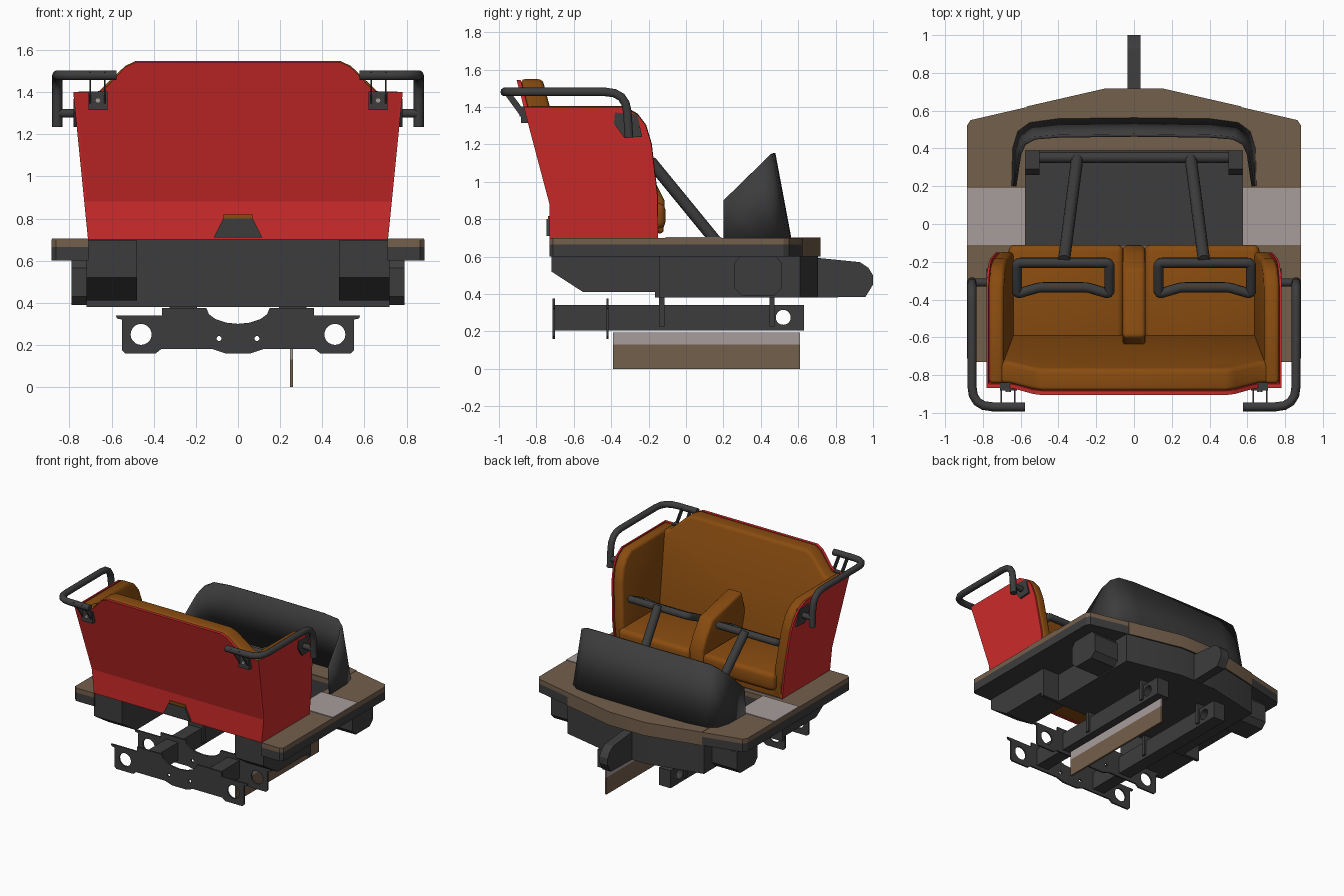
import bpy, bmesh, math
from mathutils import Matrix, Vector

if "Cube" in bpy.data.objects:
    bpy.data.objects.remove(bpy.data.objects["Cube"])


def material(name, rgb):
    m = bpy.data.materials.new(name)
    m.diffuse_color = (*rgb, 1)
    m.use_nodes = True
    m.node_tree.nodes["Principled BSDF"].inputs["Base Color"].default_value = m.diffuse_color
    return m


RED = material("red shell", (0.62, 0.024, 0.024))
DARK = material("dark grey metal", (0.046, 0.046, 0.047))
ORANGE = material("tan orange padding", (0.25, 0.072, 0.005))
BROWN = material("brown deck", (0.175, 0.115, 0.072))
GREY = material("light grey", (0.39, 0.34, 0.33))
AXES = {"x": Matrix(((0, 0, 1), (1, 0, 0), (0, 1, 0))),
        "y": Matrix(((1, 0, 0), (0, 0, -1), (0, 1, 0))),
        "z": Matrix.Identity(3)}


def add(name, mesh, mat, smooth=None):
    mesh.materials.clear()
    mesh.materials.append(mat)
    ob = bpy.data.objects.new(name, mesh)
    bpy.context.collection.objects.link(ob)
    if smooth:
        bpy.ops.object.select_all(action="DESELECT")
        ob.select_set(True)
        bpy.context.view_layer.objects.active = ob
        bpy.ops.object.shade_smooth_by_angle(angle=math.radians(smooth))
    return ob


def curve_mesh(cu):
    """Turn curve data into a mesh."""
    ob = bpy.data.objects.new("temp", cu)
    bpy.context.collection.objects.link(ob)
    dg = bpy.context.evaluated_depsgraph_get()
    me = bpy.data.meshes.new_from_object(ob.evaluated_get(dg))
    bpy.data.objects.remove(ob)
    return me


def add_spline(cu, pts, cyclic):
    sp = cu.splines.new("POLY")
    sp.points.add(len(pts) - 1)
    for p, q in zip(sp.points, pts):
        p.co = (*q, 1)
    sp.use_cyclic_u = cyclic


def prism(name, loops, axis, a, b, mat, bevel=0, fn=None):
    """Outline (with optional holes) extruded along an axis from a to b."""
    bm = bmesh.new()
    if len(loops) > 1:
        cu = bpy.data.curves.new(name, "CURVE")
        cu.dimensions = "2D"
        cu.fill_mode = "BOTH"
        cu.extrude = abs(b - a) / 2
        for lp in loops:
            add_spline(cu, [(u, v, 0) for u, v in lp], True)
        bm.from_mesh(curve_mesh(cu))
        bmesh.ops.remove_doubles(bm, verts=bm.verts, dist=1e-5)
        off = (a + b) / 2 * (-1 if axis == "y" else 1)
        for v in bm.verts:
            v.co = AXES[axis] @ (v.co + Vector((0, 0, off)))
    else:
        k = -1 if axis == "y" else 1
        lo, hi = [[bm.verts.new(AXES[axis] @ Vector((u, v, k * w))) for u, v in loops[0]] for w in (a, b)]
        n = len(lo)
        bm.faces.new(lo)
        bm.faces.new(hi)
        for i in range(n):
            j = (i + 1) % n
            bm.faces.new((lo[i], lo[j], hi[j], hi[i]))
    if fn:
        for v in bm.verts:
            v.co = fn(v.co)
    bmesh.ops.recalc_face_normals(bm, faces=bm.faces)
    if bevel:
        es = [e for e in bm.edges if e.calc_face_angle(0) > 0.6]
        bmesh.ops.bevel(bm, geom=es, offset=bevel, segments=3, profile=0.5, affect="EDGES", clamp_overlap=True)
    me = bpy.data.meshes.new(name)
    bm.to_mesh(me)
    bm.free()
    return add(name, me, mat, 50 if bevel else 25)


def box(name, x, y, z, mat, bevel=0):
    return prism(name, [[(x[0], y[0]), (x[1], y[0]), (x[1], y[1]), (x[0], y[1])]], "z", z[0], z[1], mat, bevel)


def tube(name, pts, r, mat, cyclic=False, corner=0.0):
    """Round tube along a path with rounded corners."""
    P = [Vector(p) for p in pts]
    out = []
    for i, p in enumerate(P):
        if corner and (cyclic or 0 < i < len(P) - 1):
            d0, d1 = P[i - 1] - p, P[(i + 1) % len(P)] - p
            A = p + d0.normalized() * min(corner, d0.length * 0.45)
            B = p + d1.normalized() * min(corner, d1.length * 0.45)
            out += [A * (1 - t) ** 2 + p * 2 * t * (1 - t) + B * t * t for t in (0, 0.25, 0.5, 0.75, 1)]
        else:
            out.append(p)
    cu = bpy.data.curves.new(name, "CURVE")
    cu.dimensions = "3D"
    cu.bevel_depth = r
    cu.bevel_resolution = 3
    cu.use_fill_caps = True
    add_spline(cu, out, cyclic)
    return add(name, curve_mesh(cu), mat, 50)


def circle(u, v, r, n=20):
    return [(u + r * math.cos(2 * math.pi * i / n), v + r * math.sin(2 * math.pi * i / n)) for i in range(n)]


def mirrored(half):
    return half + [(-u, v) for u, v in reversed(half)]


# deck with open rear bay and footwell
deck = mirrored([(0.71, -0.15), (0.71, -0.73), (0.865, -0.73), (0.885, -0.71), (0.885, 0.52), (0.865, 0.55), (0.15, 0.715)])
well = mirrored([(0.575, -0.11), (0.575, 0.39)])
prism("deck_top", [deck, well], "z", 0.665, 0.70, BROWN)
prism("deck_frame", [deck, well], "z", 0.60, 0.665, DARK)
prism("deck_nose", [mirrored([(0.57, 0.395), (0.57, 0.622), (0.15, 0.718)])], "z", 0.6, 0.702, BROWN)

# under-deck body with footwell
body = mirrored([(0.58, -0.15), (0.58, 0.61), (0.15, 0.705)])
prism("body_walls", [body, well], "z", 0.40, 0.60, DARK)
prism("footwell_floor", [body], "z", 0.38, 0.40, DARK)
box("rear_bulkhead", (-0.72, 0.72), (-0.165, -0.14), (0.38, 0.70), DARK)
prism("coupler", [[(0.68, 0.595), (0.93, 0.57), (0.975, 0.54), (1.0, 0.5), (1.0, 0.45), (0.96, 0.385), (0.68, 0.38)]],
      "x", -0.035, 0.035, DARK)

# chassis plates with wheel holes
half = [(0.36, 0.375), (0.36, 0.34), (0.58, 0.34), (0.575, 0.325), (0.55, 0.32), (0.55, 0.175), (0.535, 0.16),
        (0.39, 0.16), (0.365, 0.18), (0.12, 0.18), (0.06, 0.16)]
arc = [(0.15 * math.cos(t * math.pi / 8), 0.375 - 0.075 * math.sin(t * math.pi / 8)) for t in range(8, -1, -1)]
outline = mirrored(half) + arc
holes = [circle(s * 0.46, 0.25, 0.05) for s in (1, -1)] + [circle(s * 0.09, 0.23, 0.012, 10) for s in (1, -1)]
for i, y in enumerate((-0.707, -0.42)):
    prism("wheel_plate_%d" % i, [outline] + holes, "y", y - 0.006, y + 0.006, DARK)

# brake fin
box("brake_fin", (0.248, 0.262), (-0.39, 0.61), (0, 0.13), BROWN)
box("brake_fin_grip", (0.248, 0.262), (-0.39, 0.61), (0.13, 0.195), GREY)

# red back shell and padding, leaning backwards
def lean(c):
    return Vector((c.x, c.y - 0.73 - 0.265 * (c.z - 0.88), c.z))


prism("shell_back_low", [mirrored([(0.71, 0.70), (0.725, 0.88)])], "y", -0.73, -0.71, RED)
prism("shell_back", [mirrored([(0.725, 0.88), (0.78, 1.40), (0.66, 1.40), (0.62, 1.43), (0.535, 1.52), (0.485, 1.543)])],
      "y", 0, 0.022, RED, fn=lean)
prism("back_padding", [mirrored([(0.69, 0.80), (0.74, 1.39), (0.66, 1.405), (0.535, 1.525), (0.485, 1.548)])],
      "y", 0.022, 0.14, ORANGE, 0.022, lean)

# seat
box("seat_base", (-0.70, 0.70), (-0.71, -0.15), (0.705, 0.82), ORANGE)
prism("seat_divider", [[(-0.12, 0.72), (-0.115, 0.9), (-0.16, 0.99), (-0.24, 1.1), (-0.60, 1.18), (-0.70, 0.82)]],
      "x", -0.06, 0.06, ORANGE, 0.022)
prism("rear_bracket", [mirrored([(0.115, 0.71), (0.07, 0.80)])], "y", -0.745, -0.72, DARK)
box("rear_bracket_pad", (-0.07, 0.07), (-0.738, -0.72), (0.80, 0.818), ORANGE)

side = [(-0.73, 0.70), (-0.15, 0.70), (-0.152, 0.92), (-0.185, 1.2), (-0.215, 1.3), (-0.26, 1.36), (-0.33, 1.40),
        (-0.868, 1.40), (-0.73, 0.88)]
for s, tag in ((1, "right"), (-1, "left")):
    def flare(c):
        return Vector((c.x + s * 0.1 * (c.z - 0.7), c.y, c.z))

    # side shell and padding
    prism("shell_side_" + tag, [side], "x", s * 0.70, s * 0.712, RED, fn=flare)
    prism("side_padding_" + tag, [[(y + (0.02 if y < -0.7 else 0.002), z + 0.004) for y, z in side]],
          "x", s * 0.62, s * 0.70, ORANGE, 0.022, flare)
    xs = sorted((s * 0.055, s * 0.665))
    box("seat_cushion_" + tag, xs, (-0.63, -0.11), (0.75, 0.885), ORANGE, 0.035)

    # light step panel, side tanks and rear pods
    box("step_panel_" + tag, sorted((s * 0.576, s * 0.884)), (-0.11, 0.19), (0.698, 0.705), GREY)
    prism("side_tank_" + tag, [[(0.26, 0.43), (0.30, 0.39), (0.47, 0.39), (0.51, 0.43), (0.51, 0.565), (0.48, 0.602),
                                (0.29, 0.602), (0.26, 0.565)]], "x", s * 0.5, s * 0.79, DARK)
    prism("rear_pod_" + tag, [[(-0.72, 0.698), (-0.72, 0.52), (-0.55, 0.41), (-0.15, 0.41), (-0.15, 0.698)]],
          "x", s * 0.48, s * 0.72, DARK)

    # chassis beam with axle hole and hangers
    prism("beam_" + tag, [[(-0.70, 0.205), (0.63, 0.205), (0.63, 0.34), (-0.70, 0.34)], circle(0.52, 0.275, 0.04)],
          "x", s * 0.21, s * 0.31, DARK)
    for y in (-0.13, 0.46):
        box("hanger_" + tag, sorted((s * 0.195, s * 0.325)), (y - 0.014, y + 0.014), (0.225, 0.39), DARK)

    # lap bar
    tube("lap_strut_" + tag, [(s * 0.30, 0.35, 0.45), (s * 0.37, -0.19, 1.11)], 0.032, DARK)
    tube("lap_frame_" + tag, [(s * 0.13, -0.205, 1.09), (s * 0.62, -0.205, 1.09), (s * 0.62, -0.37, 1.01),
                              (s * 0.50, -0.335, 1.02), (s * 0.25, -0.335, 1.02), (s * 0.13, -0.37, 1.01)],
         0.027, DARK, True, 0.02)

    # grab rail and its mounts
    tube("grab_rail_" + tag, [(s * 0.578, -0.968, 1.48), (s * 0.858, -0.968, 1.48), (s * 0.858, -0.32, 1.48),
                              (s * 0.858, -0.305, 1.235)], 0.024, DARK, corner=0.11)
    tube("rail_stub_" + tag, [(s * 0.858, -0.31, 1.30), (s * 0.74, -0.31, 1.30)], 0.022, DARK)
    prism("rail_plate_" + tag, [[(-0.38, 1.37), (-0.26, 1.36), (-0.235, 1.24), (-0.33, 1.235), (-0.385, 1.31)]],
          "x", s * 0.755, s * 0.78, DARK)
    for x in (0.628, 0.698):
        prism("rail_lug_" + tag, [[(-0.99, 1.495), (-0.95, 1.495), (-0.85, 1.36), (-0.85, 1.32), (-0.87, 1.33)]],
              "x", s * x, s * (x + 0.008), DARK)
    box("rail_mount_" + tag, sorted((s * 0.62, s * 0.71)), (-0.882, -0.84), (1.315, 1.402), DARK)
    prism("rail_bolt_" + tag, [circle(s * 0.665, 1.36, 0.014, 6)], "y", -0.89, -0.88, GREY)

# lap bar pivot in the footwell
tube("lap_pivot", [(-0.57, 0.352, 0.45), (0.57, 0.352, 0.45)], 0.03, DARK)

# curved front cowl
low = [(0.64, 0.2), (0.635, 0.40), (0.61, 0.485), (0.55, 0.53), (0.40, 0.55), (0, 0.555)]
top = [(0.63, 0.2, 0.9), (0.605, 0.37, 1.065), (0.58, 0.425, 1.115), (0.525, 0.455, 1.145), (0.40, 0.465, 1.152), (0, 0.47, 1.152)]
low = [(x, y, 0.70) for x, y in low]
low, top = [h + [(-x, y, z) for x, y, z in reversed(h[:-1])] for h in (low, top)]
n = len(low)
me = bpy.data.meshes.new("front_cowl")
me.from_pydata(low + top, [], [(i + 1, i, n + i, n + i + 1) for i in range(n - 1)])
cowl = add("front_cowl", me, DARK, 50)
sol = cowl.modifiers.new("thickness", "SOLIDIFY")
sol.thickness = 0.016
sol.offset = 0
